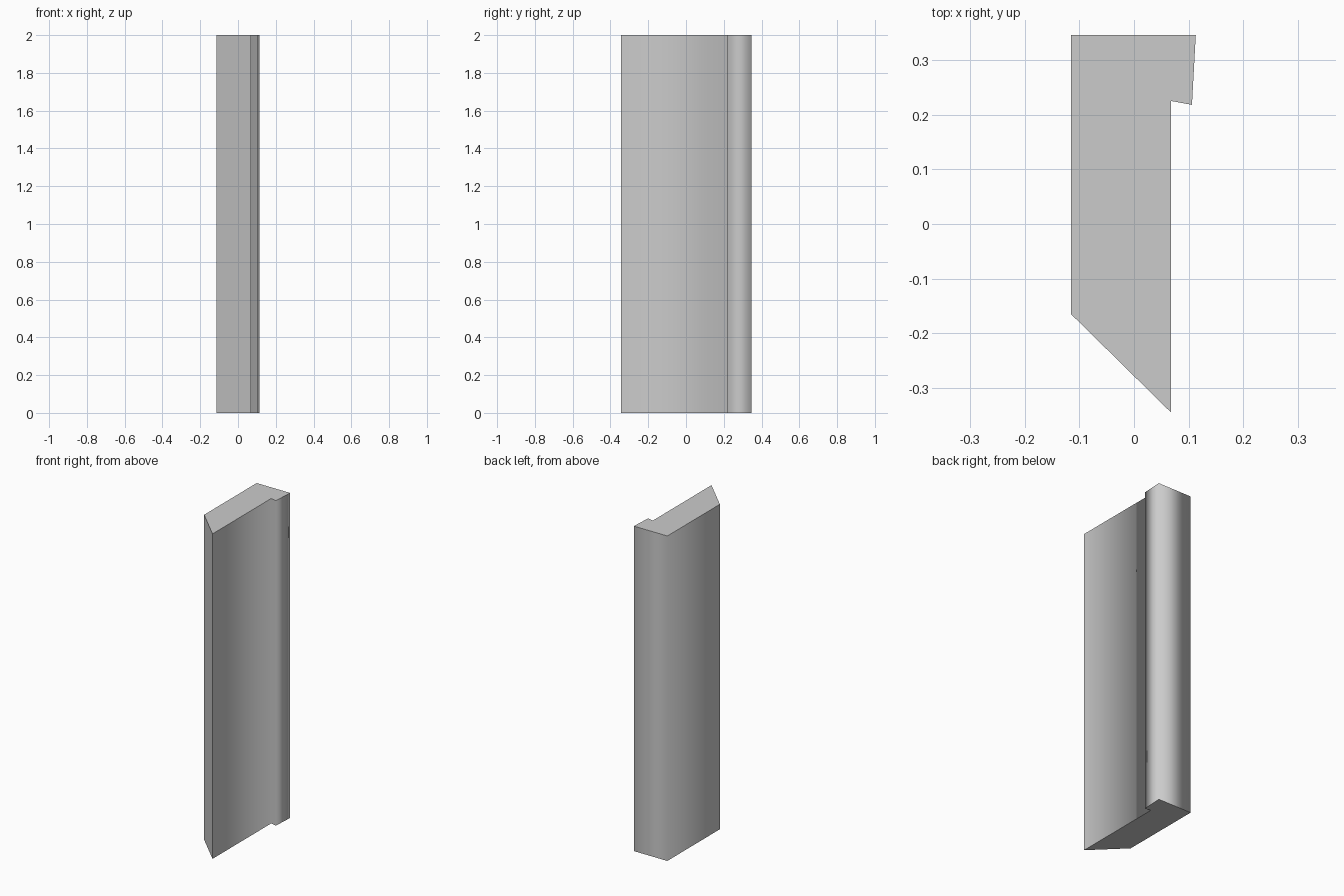
import bpy
import bmesh

cube = bpy.data.objects.get("Cube")
if cube:
    bpy.data.objects.remove(cube, do_unlink=True)

HEIGHT = 2.0

# Plan outline, counter-clockwise from the pointed front tip
outline = [
    (0.068, -0.345),   # front tip
    (0.068, 0.225),    # inner corner of the lip
    (0.106, 0.218),    # lip edge
    (0.113, 0.346),    # back corner on the lip side
    (-0.115, 0.346),   # back corner on the plain side
    (-0.115, -0.165),  # start of the bevelled front
]

grey = bpy.data.materials.new("plain grey")
grey.use_nodes = True
colour = (0.6, 0.6, 0.6, 1)
grey.diffuse_color = colour
grey.node_tree.nodes["Principled BSDF"].inputs["Base Color"].default_value = colour

# Extrude the outline into an upright trim board
bm = bmesh.new()
base = bm.faces.new([bm.verts.new((x, y, 0)) for x, y in outline])
top = bmesh.ops.extrude_face_region(bm, geom=[base], use_keep_orig=True)["geom"]
bmesh.ops.translate(bm, vec=(0, 0, HEIGHT),
                    verts=[v for v in top if isinstance(v, bmesh.types.BMVert)])
bmesh.ops.recalc_face_normals(bm, faces=bm.faces[:])

# Soft upright corners, but crisp end caps and crisp bevelled front
for face in bm.faces:
    face.smooth = True
for face in bm.faces:
    is_cap = abs(face.normal.z) > 0.9
    is_bevel = face.normal.x < -0.3 and face.normal.y < -0.3
    if is_cap or is_bevel:
        for edge in face.edges:
            edge.smooth = False

mesh = bpy.data.meshes.new("trim_board")
bm.to_mesh(mesh)
bm.free()
mesh.materials.append(grey)
board = bpy.data.objects.new("trim_board", mesh)
bpy.context.collection.objects.link(board)
